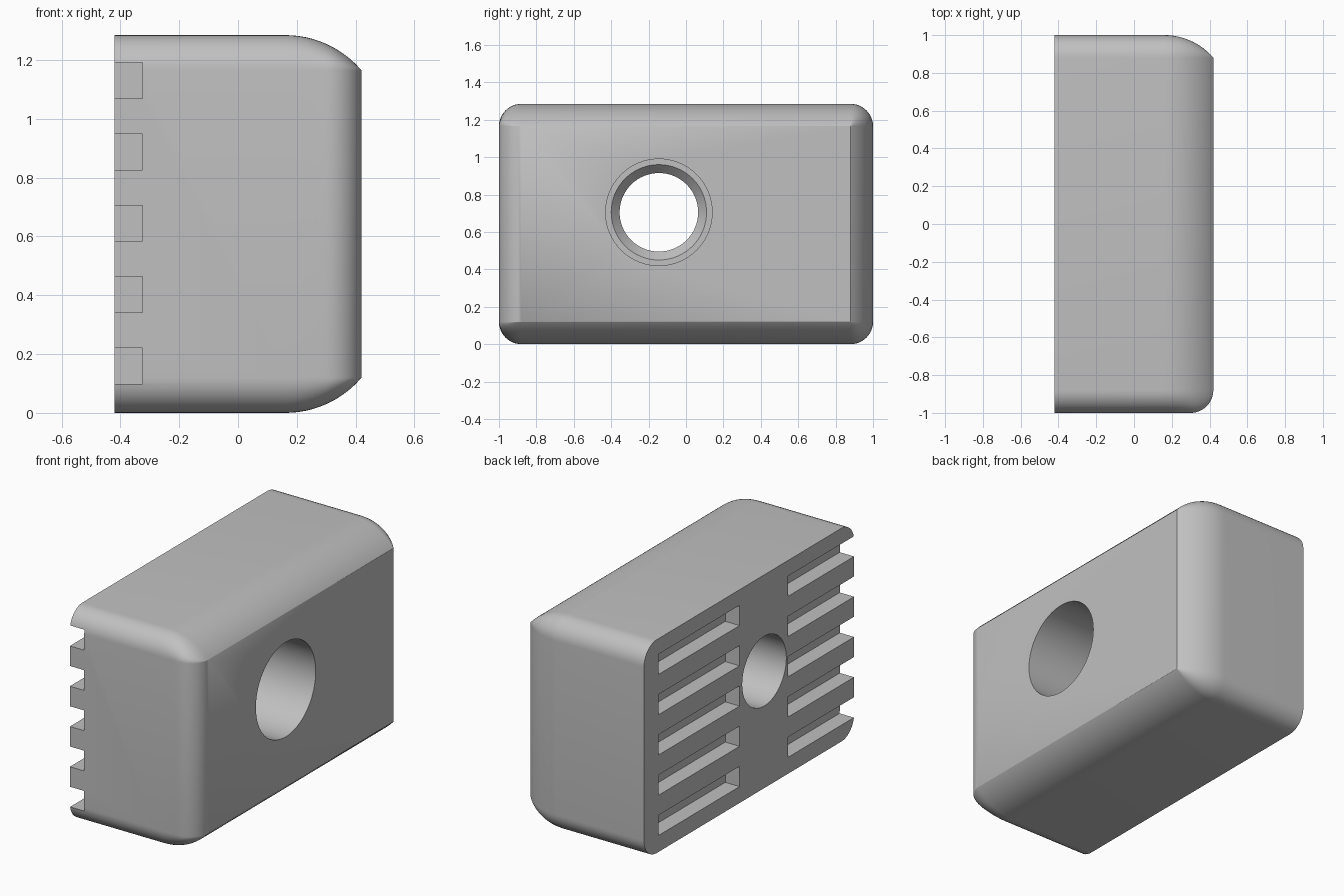
import bpy
import bmesh
from math import sin, cos, pi, sqrt, asin

cube = bpy.data.objects.get("Cube")
if cube:
    bpy.data.objects.remove(cube, do_unlink=True)

# Overall size and rounding
HALF_X, HALF_Y, HEIGHT = 0.42, 1.0, 1.285
R = 0.12                                # corner and front edge radius
CROWN = 0.34                            # radius of the broad arched edges
CROWN_X = HALF_X - sqrt(CROWN**2 - (CROWN - R)**2)
HOLE_Y, HOLE_Z = -0.145, 0.705

grey = bpy.data.materials.new("light_grey")
grey.use_nodes = True
colour = (0.53, 0.53, 0.53, 1)
grey.diffuse_color = colour
grey.node_tree.nodes["Principled BSDF"].inputs["Base Color"].default_value = colour


def make_object(name, bm):
    bmesh.ops.remove_doubles(bm, verts=bm.verts, dist=1e-5)
    bmesh.ops.recalc_face_normals(bm, faces=bm.faces)
    mesh = bpy.data.meshes.new(name)
    bm.to_mesh(mesh)
    bm.free()
    mesh.materials.append(grey)
    obj = bpy.data.objects.new(name, mesh)
    bpy.context.collection.objects.link(obj)
    return obj


def loft(name, rings):
    """Skin a list of closed rings and cap both ends."""
    bm = bmesh.new()
    rows = [[bm.verts.new(p) for p in ring] for ring in rings]
    n = len(rows[0])
    for a, b in zip(rows, rows[1:]):
        for i in range(n):
            j = (i + 1) % n
            bm.faces.new((a[i], a[j], b[j], b[i]))
    bm.faces.new(rows[0])
    bm.faces.new(rows[-1])
    return make_object(name, bm)


def section(x, steps=10):
    """Rounded rectangle whose corners shrink towards the outer face."""
    crown = sqrt(CROWN**2 - max(0, x - CROWN_X)**2) - (CROWN - R)
    front = sqrt(max(0, R**2 - max(0, x - HALF_X + R)**2))
    ring = []
    for quarter, (sy, sz) in enumerate([(1, 1), (-1, 1), (-1, -1), (1, -1)]):
        for k in range(steps + 1):
            a = (quarter + k / steps) * pi / 2
            ry = crown if sy > 0 else front
            ring.append((x, sy * (HALF_Y - R) + ry * cos(a),
                         HEIGHT / 2 + sz * (HEIGHT / 2 - R) + crown * sin(a)))
    return ring


# Block body: straight part, arched part, then the tight front fillet
bend = asin((HALF_X - R - CROWN_X) / CROWN)
stations = [-HALF_X]
stations += [CROWN_X + CROWN * sin(bend * i / 6) for i in range(6)]
stations += [HALF_X - R + R * sin(pi / 2 * i / 12) for i in range(13)]
block = loft("clamp_block", [section(x) for x in stations])

# Stepped bolt hole: counterbore, shoulder, short taper, narrow bore
steps = [(0.6, 0.285), (-0.05, 0.285), (-0.05, 0.255), (-0.1, 0.21), (-0.6, 0.21)]
bore = loft("bolt_hole_cutter", [
    [(x, HOLE_Y + r * cos(2 * pi * i / 64), HOLE_Z + r * sin(2 * pi * i / 64))
     for i in range(64)] for x, r in steps])

# Two banks of grip grooves: closed at the back, open at the front
bm = bmesh.new()
for i in range(5):
    z = 0.16 + i * 0.2425
    for y0, y1 in ((0.09, 0.86), (-1.2, -0.37)):
        verts = bmesh.ops.create_cube(bm, size=1)["verts"]
        bmesh.ops.scale(bm, vec=(0.295, y1 - y0, 0.122), verts=verts)
        bmesh.ops.translate(bm, vec=(-0.4725, (y0 + y1) / 2, z), verts=verts)
grooves = make_object("groove_cutter", bm)

# Cut, then discard the cutters
bpy.context.view_layer.objects.active = block
for cutter in (bore, grooves):
    cutter.hide_render = True
    mod = block.modifiers.new(cutter.name, "BOOLEAN")
    mod.operation = "DIFFERENCE"
    mod.solver = "EXACT"
    mod.object = cutter
    bpy.ops.object.modifier_apply(modifier=mod.name)
    bpy.data.objects.remove(cutter, do_unlink=True)

bpy.ops.object.select_all(action="DESELECT")
block.select_set(True)
bpy.ops.object.shade_smooth_by_angle(angle=pi / 6)
